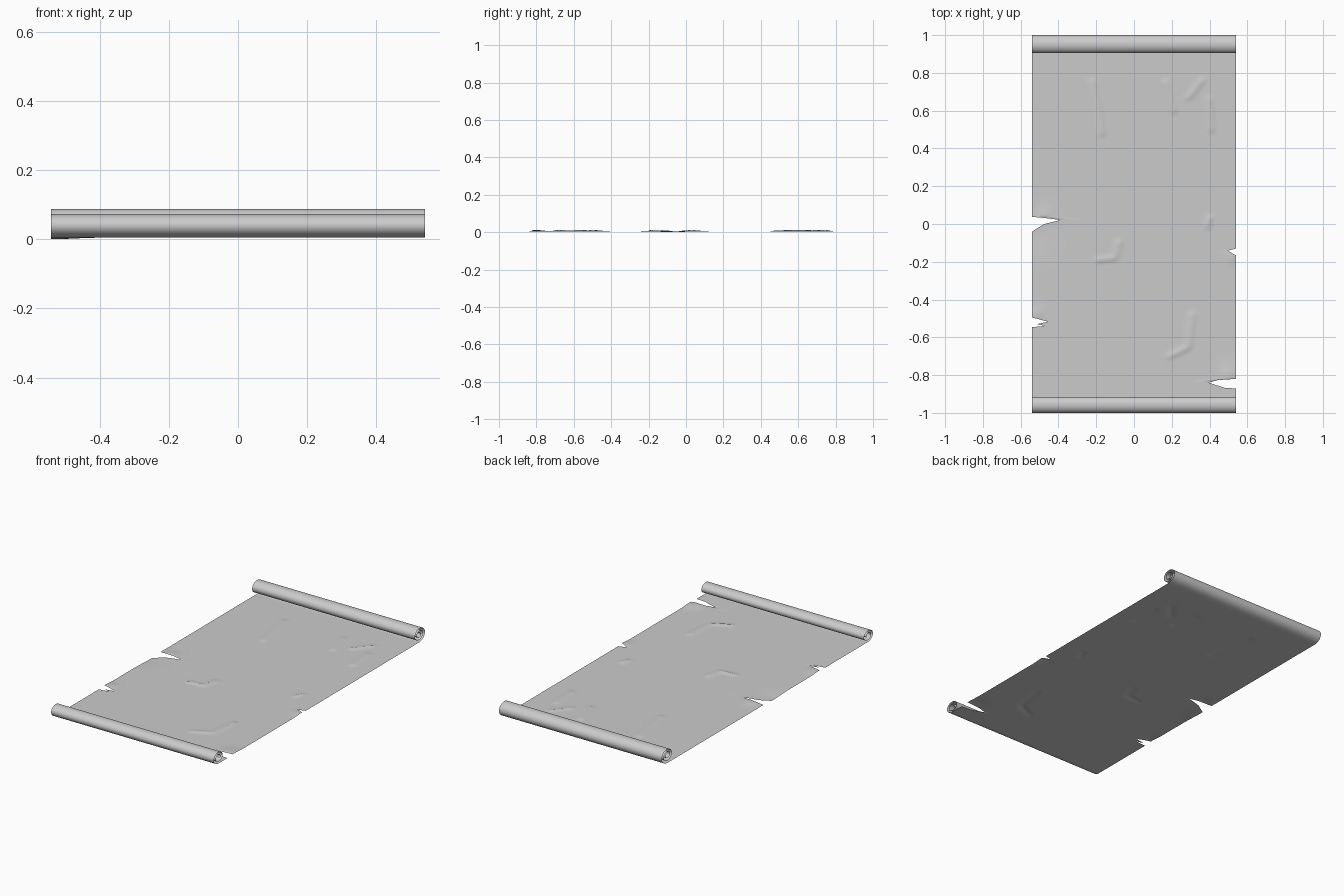
import bpy
import math
from mathutils import Vector

if "Cube" in bpy.data.objects:
    bpy.data.objects.remove(bpy.data.objects["Cube"])

HALF = 0.54      # half width of the sheet
BASE = 0.005     # resting height of the flat sheet
COLS = 72

# torn side outlines: (y, x), front to back
LEFT = [(-2, -.54), (-.546, -.54), (-.54, -.47), (-.53, -.515), (-.517, -.455), (-.495, -.54),
        (-.04, -.54), (0, -.475), (.021, -.39), (.029, -.45), (.038, -.54), (2, -.54)]
RIGHT = [(-2, .54), (-.871, .54), (-.867, .48), (-.84, .395), (-.826, .445), (-.82, .54),
         (-.165, .54), (-.142, .495), (-.13, .54), (2, .54)]

# crease ridges pressed into the sheet
CREASES = [
    [(-.22, .75), (-.19, .62), (-.17, .48)],
    [(.17, .75), (.21, .60)],
    [(.29, .67), (.36, .76)],
    [(.40, .66), (.41, .50)],
    [(-.19, -.19), (-.10, -.18), (-.08, -.10)],
    [(.19, -.70), (.29, -.65), (.31, -.48)],
    [(.39, -.01), (.40, .03)],
]

# lifted or drooping corners beside the tears: x, y, spread, height, tear y, side
FLAPS = [
    (-.47, .04, .045, .006, .025, 1),
    (-.54, -.06, .09, -.005, .01, -1),
    (-.52, -.48, .04, .006, -.51, 1),
    (.53, -.17, .04, .005, -.15, -1),
    (.50, -.80, .05, .007, -.83, 1),
]


def side(points, y):
    for (y0, x0), (y1, x1) in zip(points, points[1:]):
        if y0 <= y <= y1:
            return x0 + (x1 - x0) * (y - y0) / (y1 - y0)


def height(x, y):
    z = BASE
    p = Vector((x, y))
    for line in CREASES:
        d = 9
        for a, b in zip(line, line[1:]):
            a, b = Vector(a), Vector(b)
            t = max(0, min(1, (p - a).dot(b - a) / (b - a).length_squared))
            d = min(d, (p - a - (b - a) * t).length)
        z += .006 * math.exp(-(d / .014) ** 2)
    for fx, fy, s, h, ty, sgn in FLAPS:
        if (y - ty) * sgn >= 0:
            z += h * math.exp(-((x - fx) ** 2 + (y - fy) ** 2) / s ** 2)
    return max(0, z)


def roll(cy, direction, r0, r1, turns, stretch, power):
    """Spiral profile starting under the roll and winding inward."""
    n = int(turns * 28)
    pts = []
    for i in range(n + 1):
        t = i / n
        a = t * turns * math.tau
        r = r0 - (r0 - r1) * t ** power
        pts.append((cy + direction * stretch * r * math.sin(a),
                    BASE + r0 - r * math.cos(a)))
    return pts


front = roll(-.954, -1, .036, .011, 1.85, 1.33, 1.3)
back = roll(.948, 1, .045, .010, 2.4, 1.25, 1.0)

# rows of the flat part, with extra rows at every tear point
keys = sorted({y for y, _ in LEFT + RIGHT if abs(y) < 1})
rows = [-.94 + i * .0125 for i in range(151)]
rows = sorted([y for y in rows if all(abs(y - k) > .004 for k in keys)] + keys)

profile = [(y, z, False) for y, z in reversed(front)]
profile += [(y, BASE, True) for y in rows]
profile += [(y, z, False) for y, z in back]

verts, faces = [], []
for y, z, flat in profile:
    lo, hi = (side(LEFT, y), side(RIGHT, y)) if flat else (-HALF, HALF)
    for c in range(COLS + 1):
        x = lo + (hi - lo) * c / COLS
        verts.append((x, y, height(x, y) if flat else z))
w = COLS + 1
for r in range(len(profile) - 1):
    for c in range(COLS):
        a = r * w + c
        faces.append((a, a + 1, a + w + 1, a + w))

# parchment sheet with both rolled ends
mesh = bpy.data.meshes.new("parchment_scroll")
mesh.from_pydata(verts, [], faces)
mesh.update()
scroll = bpy.data.objects.new("parchment_scroll", mesh)
bpy.context.collection.objects.link(scroll)
bpy.context.view_layer.objects.active = scroll
scroll.select_set(True)
bpy.ops.object.shade_smooth_by_angle(angle=math.radians(50))
